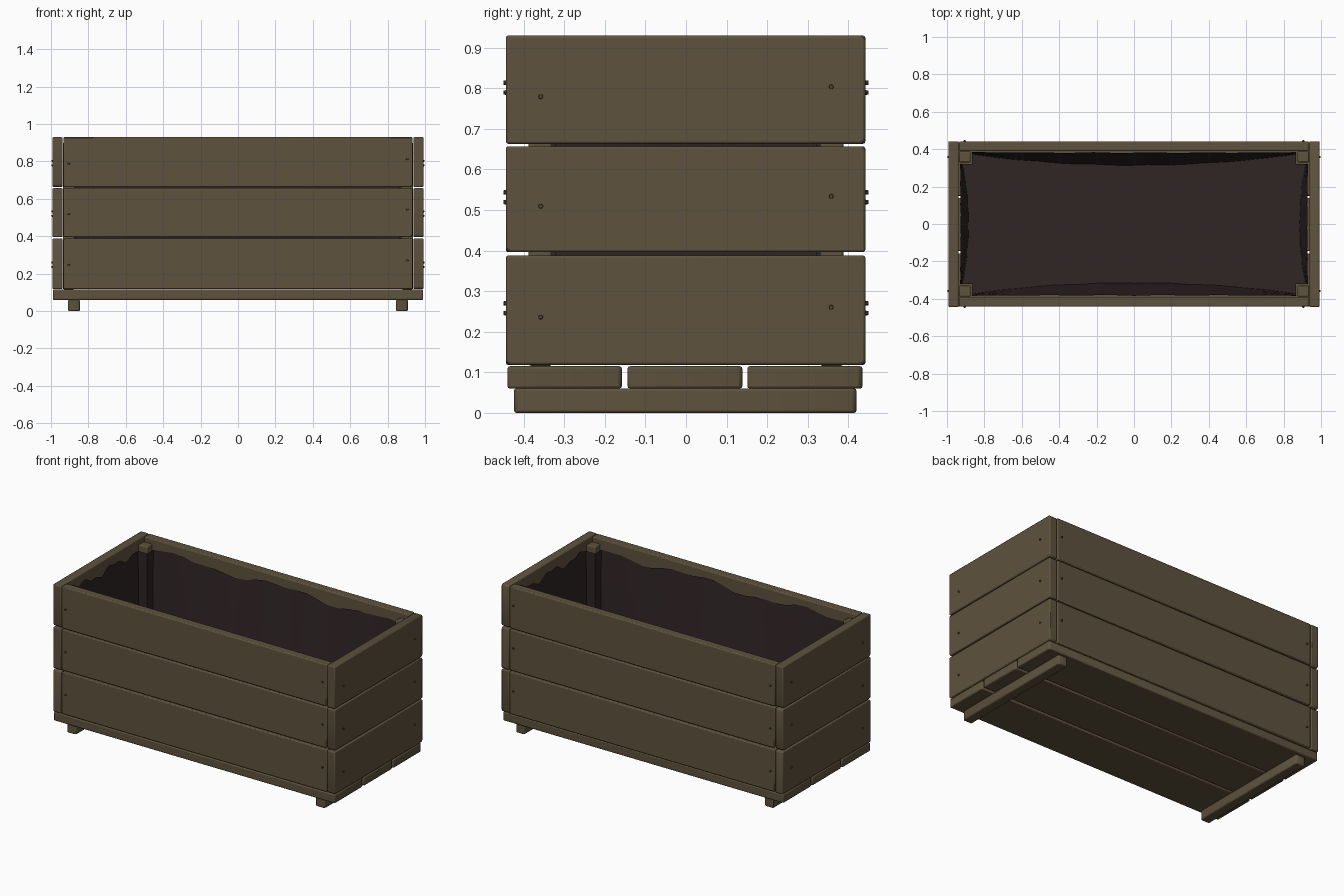
import bpy, bmesh, math, random
from mathutils import Vector

random.seed(4)
if "Cube" in bpy.data.objects:
    bpy.data.objects.remove(bpy.data.objects["Cube"], do_unlink=True)


def make_material(name, rgb):
    mat = bpy.data.materials.new(name)
    mat.use_nodes = True
    mat.diffuse_color = (*rgb, 1)
    mat.node_tree.nodes["Principled BSDF"].inputs["Base Color"].default_value = (*rgb, 1)
    return mat


wood = make_material("weathered wood", (0.112, 0.085, 0.047))
fabric = make_material("dark lining fabric", (0.029, 0.018, 0.018))
iron = make_material("nail iron", (0.075, 0.058, 0.036))


def finish(name, bm, mat, angle=35):
    bmesh.ops.recalc_face_normals(bm, faces=bm.faces)
    mesh = bpy.data.meshes.new(name)
    bm.to_mesh(mesh)
    bm.free()
    mesh.materials.append(mat)
    obj = bpy.data.objects.new(name, mesh)
    bpy.context.collection.objects.link(obj)
    bpy.ops.object.select_all(action="DESELECT")
    obj.select_set(True)
    bpy.context.view_layer.objects.active = obj
    bpy.ops.object.shade_smooth_by_angle(angle=math.radians(angle))
    return obj


def board(name, low, high, chips=2):
    """Plank between two corners, with a few worn corners and eased edges."""
    low, high = Vector(low), Vector(high)
    size, mid = high - low, (low + high) / 2
    bm = bmesh.new()
    bmesh.ops.create_cube(bm, size=1)
    for v in bm.verts:
        v.co = Vector(a * b for a, b in zip(v.co, size)) + mid
    # worn corners run across the plank's thickness
    thin = min(size)
    short = [e for e in bm.edges if abs(e.calc_length() - thin) < 0.001]
    worn = random.sample(short, min(chips, len(short)))
    if worn:
        bmesh.ops.bevel(bm, geom=worn, offset=random.uniform(0.01, 0.018),
                        segments=2, profile=0.5, affect="EDGES")
    obj = finish(name, bm, wood)
    bevel = obj.modifiers.new("eased edges", "BEVEL")
    bevel.width = 0.006
    bevel.segments = 2
    bevel.limit_method = "ANGLE"
    return obj


def nail(name, pos, direction):
    bm = bmesh.new()
    bmesh.ops.create_cone(bm, cap_ends=True, segments=10, radius1=0.007,
                          radius2=0.005, depth=0.016)
    rot = Vector((0, 0, 1)).rotation_difference(Vector(direction)).to_matrix()
    for v in bm.verts:
        v.co = rot @ v.co + Vector(pos)
    finish(name, bm, iron)


# Wall planks in three courses, with nails into the corner posts
courses = [(0.118, 0.388), (0.396, 0.657), (0.663, 0.93)]
for row, (z0, z1) in enumerate(courses, 1):
    for s, long_name, end_name in ((-1, "front", "right"), (1, "back", "left")):
        y0, y1 = sorted((s * 0.389, s * 0.442))
        board(f"{long_name}_plank_{row}", (-0.934, y0, z0), (0.934, y1, z1), 1)
        x0, x1 = sorted((s * 0.938, s * 0.992))
        board(f"{end_name}_end_plank_{row}", (x0, -0.444, z0), (x1, 0.442, z1), 2)
        for t in (-1, 1):
            z = (z0 + z1) / 2 + 0.012 * t - 0.005
            nail(f"{end_name}_nail_{row}", (s * 0.99, t * 0.358, z), (s, 0, 0))
            nail(f"{long_name}_nail_{row}", (t * 0.905, s * 0.442, z + 0.01), (0, s, 0))

# Floor planks and the two skids below
for i, (y0, y1) in enumerate([(-0.44, -0.158), (-0.144, 0.139), (0.151, 0.435)], 1):
    board(f"floor_plank_{i}", (-0.99, y0, 0.06), (0.99, y1, 0.115), 1)
for s, side in ((-1, "right"), (1, "left")):
    x0, x1 = sorted((s * 0.845, s * 0.908))
    board(f"{side}_skid", (x0, -0.424, 0), (x1, 0.42, 0.0605), 2)

# Corner posts inside the box
for sx in (-1, 1):
    for sy in (-1, 1):
        x0, x1 = sorted((sx * 0.874, sx * 0.936))
        y0, y1 = sorted((sy * 0.33, sy * 0.388))
        board("corner_post", (x0, y0, 0.116), (x1, y1, 0.9), 0)


# Fabric lining: notched round the posts, sagging inward between them
def lining_ring(depth):
    """Outline points at a depth from 0 at the rim to 1 at the floor."""
    hx, hy, px, py, n = 0.93, 0.384, 0.865, 0.322, 24
    points = []
    for side in range(4):
        along_x = side % 2 == 0
        sign = -1 if side < 2 else 1          # front, left, back, right
        run = (px if along_x else py)
        wall = (hy if along_x else hx)
        for i in range(n + 1):
            t = -1 + 2 * i / n
            sag = (0.055 if along_x else 0.03) * (1 - t * t) * depth
            fold = 0.004 * math.sin(9 * t + side * 2) * (1 - t ** 4)
            across = wall - 0.012 * depth - sag - abs(fold)
            dip = 0.018 * math.sin(7 * t + side) + 0.01 * math.sin(17 * t + side * 3)
            z = 0.13 + (0.735 + dip * (1 - t ** 6)) * (1 - depth)
            if along_x:
                points.append((-sign * t * run, sign * across, z))
            else:
                points.append((-sign * across, sign * t * run * -1, z))
        # inner corner of the fabric at the post
        x, y, z = points[-1]
        points.append((math.copysign(px, x), math.copysign(py, y), z))
    return points


def ordered(points):
    # walk the outline by angle so neighbouring points join cleanly
    return sorted(points, key=lambda p: math.atan2(p[1], p[0]))


bm = bmesh.new()
rings = []
for d in (0, 0.08, 0.25, 0.5, 0.75, 0.94, 1):
    unique = {}
    for p in lining_ring(d):
        unique.setdefault((round(p[0], 4), round(p[1], 4)), p)
    rings.append([bm.verts.new(p) for p in ordered(unique.values())])
for upper, lower in zip(rings, rings[1:]):
    count = min(len(upper), len(lower))
    for i in range(count):
        j = (i + 1) % count
        bm.faces.new((upper[i], upper[j], lower[j], lower[i]))
bm.faces.new(rings[-1])
lining = finish("fabric_lining", bm, fabric, 50)
# face the fabric inward
lining.data.flip_normals()
